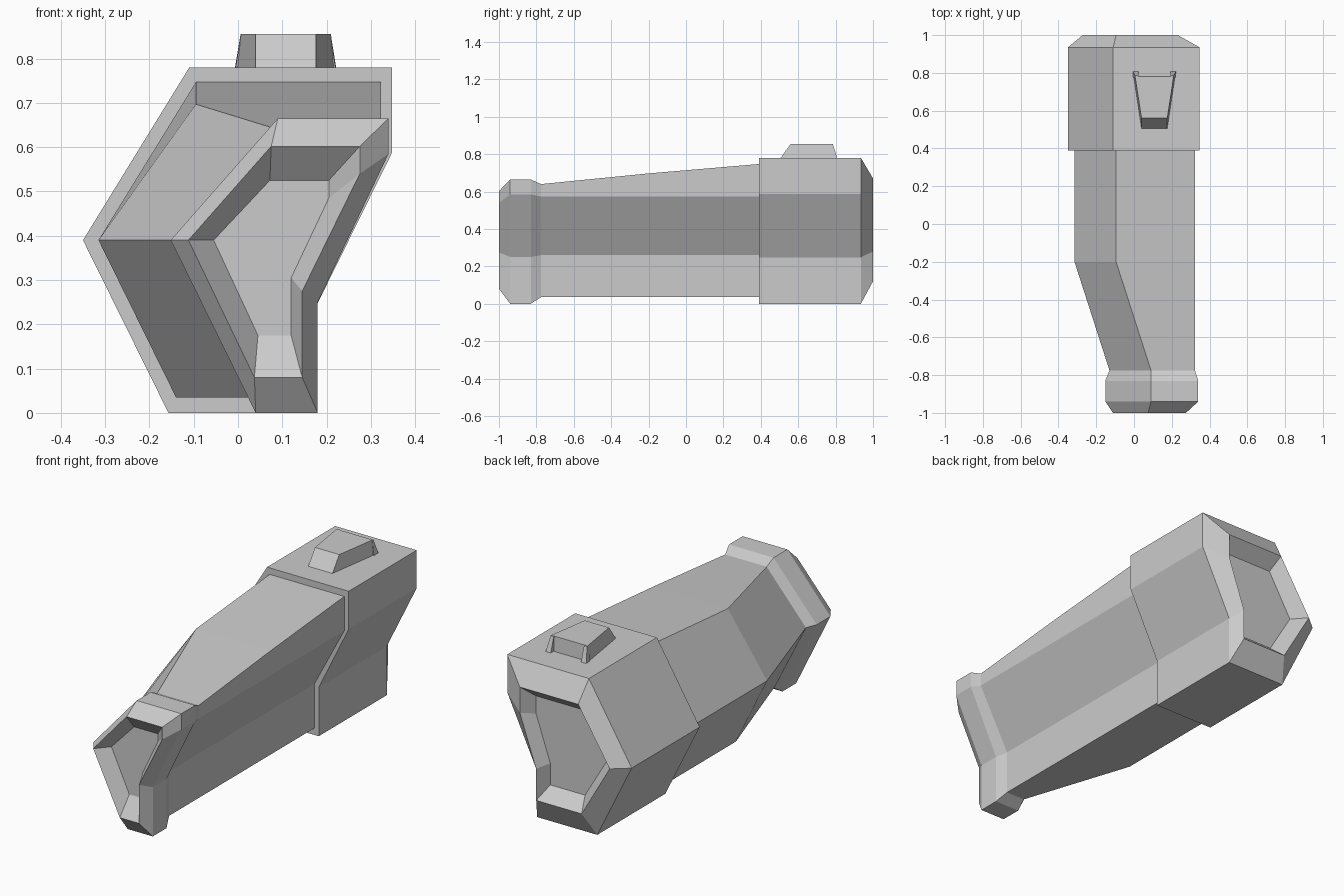
import bpy, bmesh


def loft(name, rings):
    """Skin a series of equal-length point rings and cap both ends."""
    bm = bmesh.new()
    loops = [[bm.verts.new(p) for p in ring] for ring in rings]
    n = len(loops[0])
    for a, b in zip(loops, loops[1:]):
        for i in range(n):
            j = (i + 1) % n
            bm.faces.new((a[i], a[j], b[j], b[i]))
    bm.faces.new(loops[0])
    bm.faces.new(loops[-1])
    bmesh.ops.recalc_face_normals(bm, faces=bm.faces)
    mesh = bpy.data.meshes.new(name)
    bm.to_mesh(mesh)
    bm.free()
    obj = bpy.data.objects.new(name, mesh)
    bpy.context.collection.objects.link(obj)
    return obj


def section(y, tl, xr, top, zr, xl, zl, bot, bl, left):
    """Seven-sided cross-section: top, right shoulder, right leg, bottom, left point."""
    pts = [(tl, top), (xr, top), (xr, zr), (xl, zl), (xl, bot), (bl, bot), (left, 0.39)]
    return [(x, y, z) for x, z in pts]


# Casing: front recess, collar, tapering body, rear housing, rear recess
collar = (0.09, 0.34, 0.665, 0.585, 0.18, 0.25, 0.0, 0.04, -0.152)
housing = (-0.11, 0.348, 0.78, 0.588, 0.18, 0.248, 0.0, -0.157, -0.35)
loft("casing", [
    section(-0.935, 0.072, 0.205, 0.525, 0.485, 0.12, 0.305, 0.175, 0.045, -0.055),
    section(-1.0, 0.075, 0.275, 0.602, 0.54, 0.145, 0.275, 0.08, 0.037, -0.112),
    section(-0.94, *collar),
    section(-0.83, *collar),
    section(-0.775, 0.09, 0.323, 0.64, 0.573, 0.156, 0.26, 0.035, 0.05, -0.13),
    section(-0.2, -0.095, 0.323, 0.697, 0.573, 0.156, 0.26, 0.035, -0.14, -0.315),
    section(0.39, -0.095, 0.323, 0.747, 0.573, 0.156, 0.26, 0.035, -0.14, -0.315),
    section(0.39, *housing),
    section(0.935, *housing),
    section(1.0, -0.095, 0.232, 0.67, 0.54, 0.14, 0.28, 0.12, -0.115, -0.272),
    section(0.93, -0.08, 0.19, 0.61, 0.52, 0.11, 0.29, 0.18, -0.085, -0.21),
])

# Sight block: tapered wedge on top of the housing
loft("sight_block", [
    [(0.04, 0.502, 0.775), (0.176, 0.502, 0.775), (0.218, 0.785, 0.775), (-0.003, 0.785, 0.775)],
    [(0.04, 0.56, 0.855), (0.176, 0.56, 0.855), (0.21, 0.78, 0.855), (0.006, 0.78, 0.855)],
])

# Small sloping ribs framing the notch at the back of the sight block
for side, s in (("left", -1), ("right", 1)):
    c = 0.1075
    loft("sight_rib_" + side, [
        [(c + s * x, y, 0.775) for x, y in ((0.085, 0.775), (0.113, 0.775), (0.115, 0.81), (0.085, 0.81))],
        [(c + s * x, y, 0.854) for x, y in ((0.085, 0.775), (0.102, 0.775), (0.102, 0.785), (0.085, 0.785))],
    ])
